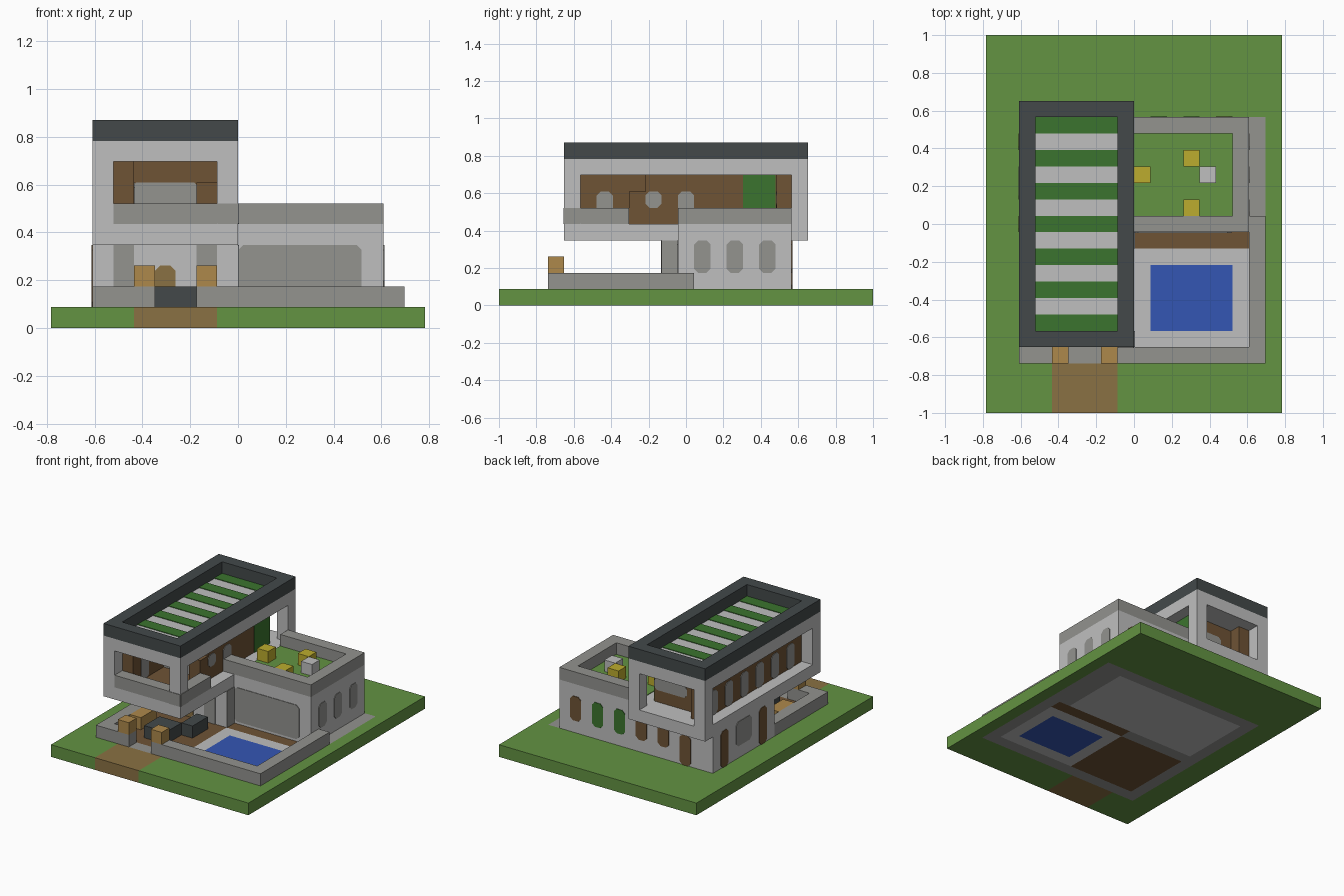
import bpy
import bmesh
from mathutils import Vector

cube = bpy.data.objects.get("Cube")
if cube:
    bpy.data.objects.remove(cube)

U = 2 / 23                      # one building block
NX, NY = 18, 23                 # plot size in blocks


def material(name, rgb):
    lin = [((c / 255 + 0.055) / 1.055) ** 2.4 for c in rgb] + [1]
    m = bpy.data.materials.new(name)
    m.use_nodes = True
    m.diffuse_color = lin
    node = next(n for n in m.node_tree.nodes if n.type == 'BSDF_PRINCIPLED')
    node.inputs["Base Color"].default_value = lin
    return m


lawn = material("lawn green", (99, 147, 66))
white = material("wall white", (191, 191, 191))
grey = material("stone grey", (147, 147, 143))
dark = material("roof charcoal", (67, 73, 74))
wood = material("brown wood", (110, 83, 53))
tan = material("tan crate", (174, 137, 75))
path = material("path brown", (138, 113, 67))
yellow = material("yellow seat", (188, 172, 46))
blue = material("pool blue", (52, 86, 180))
leaf = material("dark green", (59, 116, 46))


def point(i, j, k):
    """Block counts to world position."""
    return Vector(((i - NX / 2) * U, (j - NY / 2) * U, k * U))


def finish(name, bm, mats):
    mesh = bpy.data.meshes.new(name)
    bm.to_mesh(mesh)
    bm.free()
    ob = bpy.data.objects.new(name, mesh)
    for m in mats:
        mesh.materials.append(m)
    bpy.context.collection.objects.link(ob)
    return ob


def block(name, mat, x, y, z):
    """Box spanning the block ranges x, y and z."""
    lo, hi = point(x[0], y[0], z[0]), point(x[1], y[1], z[1])
    bm = bmesh.new()
    bmesh.ops.create_cube(bm, size=1)
    for v in bm.verts:
        v.co = (lo + hi) / 2 + v.co * (hi - lo)
    return finish(name, bm, [mat])


def panel(name, mat, axis, side, plane, a, z, c=0.25):
    """Thin plate with clipped corners on a wall facing axis*side."""
    (a0, a1), (z0, z1) = a, z
    outline = [(a0 + c, z0), (a1 - c, z0), (a1, z0 + c), (a1, z1 - c),
               (a1 - c, z1), (a0 + c, z1), (a0, z1 - c), (a0, z0 + c)]
    bm = bmesh.new()
    verts = [bm.verts.new(point(plane, p, q) if axis == 'x' else point(p, plane, q))
             for p, q in outline]
    face = bm.faces.new(verts)
    out = Vector((side, 0, 0)) if axis == 'x' else Vector((0, side, 0))
    ext = bmesh.ops.extrude_face_region(bm, geom=[face], use_keep_orig=True)
    for v in ext["geom"]:
        if isinstance(v, bmesh.types.BMVert):
            v.co += out * 0.004
    bmesh.ops.recalc_face_normals(bm, faces=bm.faces)
    return finish(name, bm, [mat])


# Ground slab, coloured by region; later regions win
regions = [(grey, 2, 17, 3, 18), (white, 3, 15, 11, 17), (path, 4, 8, 0, 3),
           (wood, 3, 9, 4, 10), (wood, 9, 16, 10, 11), (white, 9, 16, 4, 10),
           (blue, 10, 15, 5, 9)]
ground_mats = [lawn, grey, white, path, wood, blue]
bm = bmesh.new()
bmesh.ops.create_grid(bm, x_segments=NX, y_segments=NY, size=1)
for v in bm.verts:
    v.co = Vector((v.co.x * NX * U / 2, v.co.y * NY * U / 2, U))
for f in bm.faces:
    c = f.calc_center_median() / U
    ci, cj = c.x + NX / 2, c.y + NY / 2
    for mat, i0, i1, j0, j1 in regions:
        if i0 < ci < i1 and j0 < cj < j1:
            f.material_index = ground_mats.index(mat)
ground = finish("ground", bm, ground_mats)
thick = ground.modifiers.new("thickness", 'SOLIDIFY')
thick.thickness = U
thick.offset = -1

# Garden wall with gate posts
block("garden_wall_front_left", grey, (2, 5), (3, 4), (1, 2))
block("garden_wall_front_right", grey, (7, 17), (3, 4), (1, 2))
block("garden_wall_right", grey, (16, 17), (4, 12), (1, 2))
block("garden_wall_left", grey, (2, 3), (4, 10), (1, 2))
for i in (4, 7):
    block("gate_post", tan, (i, i + 1), (3, 4), (2, 3))

# Patio furniture under the overhang
block("patio_table", dark, (5, 7), (5, 7), (1, 2))
block("patio_seat", dark, (7, 8), (7, 9), (1, 2))
block("patio_bench", tan, (3, 4), (6, 8), (1, 2))

# Ground floor
block("tower_ground_floor", white, (2, 9), (10, 18), (1, 4))
block("wing", white, (9, 16), (11, 18), (1, 5))
panel("wing_front_glass", grey, 'y', -1, 11, (9, 14.95), (1.2, 4))
for j in (12, 14, 16):
    panel("wing_side_window", grey, 'x', 1, 16, (j, j + 1), (2, 4))
for i in (3, 7):
    panel("front_window", grey, 'y', -1, 10, (i, i + 1), (1, 4), 0.02)
panel("front_door", path, 'y', -1, 10, (5, 6), (1, 3))
panel("patio_side_window", grey, 'x', 1, 9, (10, 11), (1, 4), 0.02)
for i in range(4, 15, 2):
    panel("back_window", leaf if i in (10, 12) else wood, 'y', 1, 18,
          (i, i + 1), (2, 4) if i > 4 else (1, 3.5))
for j in (11, 16):
    panel("left_door", wood, 'x', -1, 2, (j, j + 1), (1, 4))
panel("left_window", grey, 'x', -1, 2, (13, 15), (2, 4))

# Wing roof garden
block("wing_parapet_front", grey, (8, 16), (11, 12), (5, 6))
block("wing_parapet_right", grey, (15, 16), (12, 18), (5, 6))
block("wing_parapet_back", grey, (9, 15), (17, 18), (5, 6))
block("roof_lawn", lawn, (9, 15), (12, 17), (5, 5.05))
for i, j in ((9, 14), (12, 15), (12, 12)):
    block("roof_seat", yellow, (i, i + 1), (j, j + 1), (5, 6))
block("roof_table", white, (13, 14), (14, 15), (5, 6))

# Upper storey frame: slab, corner columns, ceiling
block("upper_floor_slab", white, (2, 9), (4, 19), (4, 5))
block("ceiling_slab", white, (2, 9), (4, 19), (8, 9))
for i in (2, 8):
    for j in (4, 18):
        block("corner_column", white, (i, i + 1), (j, j + 1), (5, 8))
block("balcony_parapet_front", grey, (3, 8), (4, 5), (5, 6))
block("balcony_parapet_right", grey, (8, 9), (5, 8), (5, 6))
panel("balcony_corner_facing_front", grey, 'y', -1, 4, (8, 9), (5, 6), 0.02)
panel("balcony_corner_facing_right", grey, 'x', 1, 9, (4, 5), (5, 6), 0.02)
block("balcony_floor", wood, (4, 8), (5, 9), (5, 5.05))

# Timber room set back inside the frame
block("room_wall_left", wood, (3, 4), (5, 18), (5, 8))
block("room_wall_back", wood, (4, 8), (17, 18 - 0.95), (5, 8))
block("room_wall_right", wood, (7, 8), (9, 17), (5, 8))
block("room_wall_front", wood, (4, 7), (9, 10), (5, 8))
block("balcony_cabinet", wood, (7, 8), (8, 9), (5, 7))
for j in range(6, 17, 2):
    panel("room_left_window", grey, 'x', -1, 3, (j, j + 1), (5, 7))
panel("balcony_left_window", grey, 'x', 1, 4, (6, 7), (5, 7))
for j, low in ((9, 6), (11, 5)):
    panel("room_right_window", grey, 'x', 1, 8, (j, j + 1), (low, 7))
panel("room_green_door", leaf, 'x', 1, 8, (15, 17), (5, 8), 0.02)
panel("room_front_window", grey, 'y', -1, 9, (4, 7), (5, 7), 0.1)
panel("room_back_window", grey, 'y', 1, 17.05, (5, 8), (6, 7))

# Roof rim and planted stripes
block("roof_rim_left", dark, (2, 3), (4, 19), (9, 10))
block("roof_rim_right", dark, (8, 9), (4, 19), (9, 10))
block("roof_rim_front", dark, (3, 8), (4, 5), (9, 10))
block("roof_rim_back", dark, (3, 8), (18, 19), (9, 10))
for j in range(5, 18, 2):
    block("roof_planting", leaf, (3, 8), (j, j + 1), (9, 9.05))
